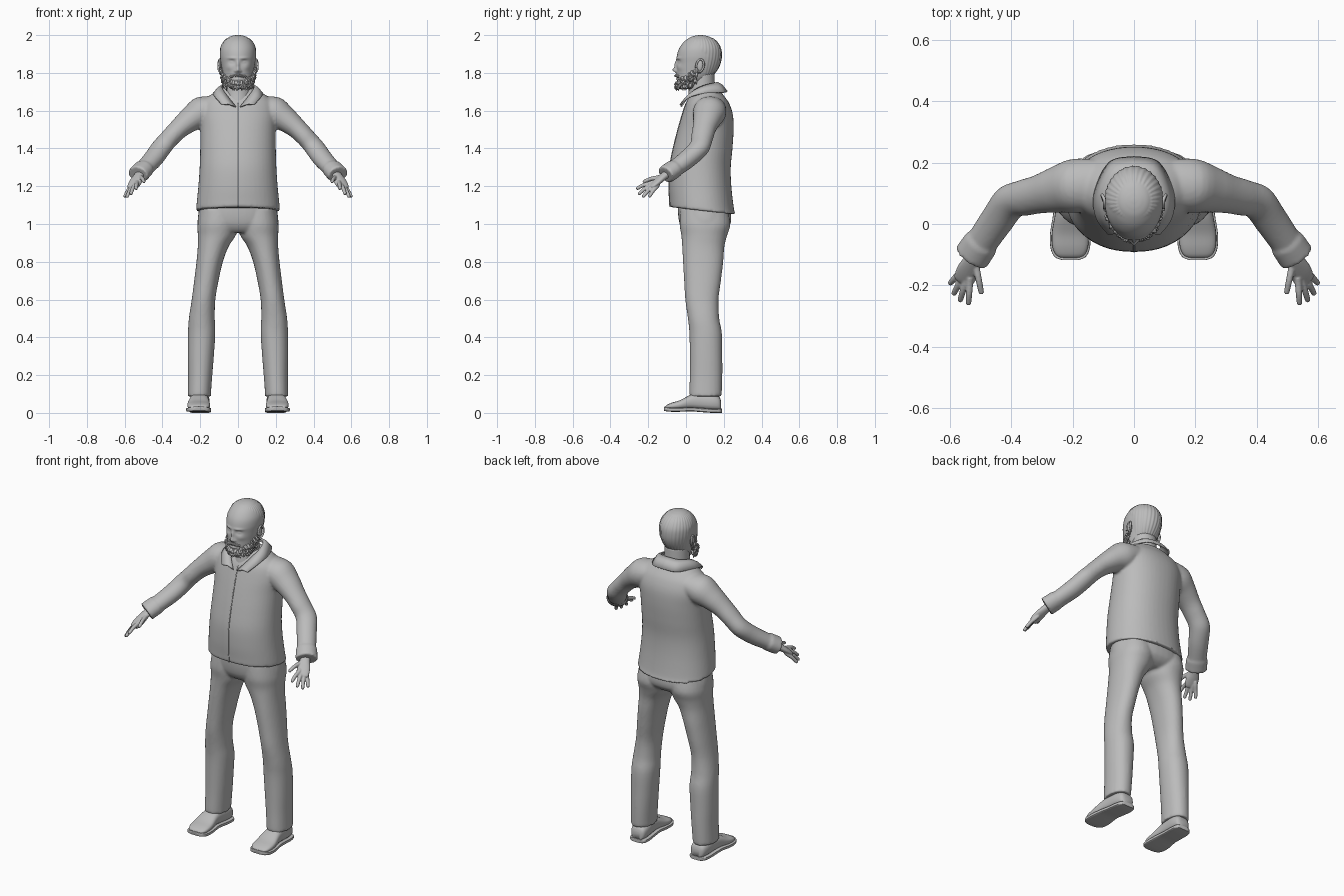
import bpy, bmesh, math, random
from mathutils import Vector

if "Cube" in bpy.data.objects:
    bpy.data.objects.remove(bpy.data.objects["Cube"])

random.seed(4)
grey = bpy.data.materials.new("plain grey")
grey.diffuse_color = (0.5, 0.5, 0.5, 1)
grey.use_nodes = True
grey.node_tree.nodes["Principled BSDF"].inputs["Base Color"].default_value = grey.diffuse_color
UP = Vector((0, 0, 1))


def spline(rows, k):
    """Catmull-Rom through rows of numbers, k steps per span."""
    out, n = [], len(rows)
    for i in range(n - 1):
        p = [rows[max(0, min(n - 1, j))] for j in (i - 1, i, i + 1, i + 2)]
        for s in range(k):
            t = s / k
            out.append([0.5 * (2 * b + (c - a) * t + (2 * a - 5 * b + 4 * c - d) * t * t
                               + (3 * b - a - 3 * c + d) * t ** 3) for a, b, c, d in zip(*p)])
    return out + [list(rows[-1])]


def loft(bm, rows, segs=32, k=5, e=1.0):
    """Skin a row of (super)elliptical rings: centre, two half axes."""
    rings = []
    for r in spline(rows, k):
        c, u, v = Vector(r[:3]), Vector(r[3:6]), Vector(r[6:9])
        ring = []
        for j in range(segs):
            a = math.tau * j / segs
            x, y = math.cos(a), math.sin(a)
            ring.append(bm.verts.new(c + u * math.copysign(abs(x) ** e, x)
                                     + v * math.copysign(abs(y) ** e, y)))
        rings.append(ring)
    for a, b in zip(rings, rings[1:]):
        for j in range(segs):
            bm.faces.new((a[j], a[j - 1], b[j - 1], b[j]))
    bm.faces.new(rings[0])
    bm.faces.new(rings[-1][::-1])


def level(z, x0, x1, y0, y1, tilt=0):
    """Ring lying level, given by its extents."""
    return [(x0 + x1) / 2, (y0 + y1) / 2, z, (x1 - x0) / 2, 0, 0, 0, (y1 - y0) / 2, tilt]


def tube(bm, pts, s=1, segs=20, k=4, side=None):
    """Loft along a path of (x, y, z, half width, half height)."""
    ps = [Vector((p[0] * s, p[1], p[2])) for p in pts]
    rows = []
    for i, p in enumerate(pts):
        t = (ps[min(i + 1, len(ps) - 1)] - ps[max(i - 1, 0)]).normalized()
        w = Vector(side) if side else t.cross(UP).normalized()
        rows.append([*ps[i], *(w * p[3]), *(w.cross(t) * p[4])])
    loft(bm, rows, segs, k)


def finish(name, bm, voxel=0, smooth=3):
    bmesh.ops.recalc_face_normals(bm, faces=bm.faces)
    me = bpy.data.meshes.new(name)
    bm.to_mesh(me)
    bm.free()
    me.materials.append(grey)
    me.polygons.foreach_set("use_smooth", [True] * len(me.polygons))
    ob = bpy.data.objects.new(name, me)
    bpy.context.collection.objects.link(ob)
    if voxel:
        m = ob.modifiers.new("blend", 'REMESH')
        m.mode, m.voxel_size, m.use_smooth_shade = 'VOXEL', voxel, True
        m = ob.modifiers.new("soften", 'SMOOTH')
        m.factor, m.iterations = 0.5, smooth
    return ob


# Shirt: torso, sleeves and cuffs blended into one skin
torso = [level(z, -w, w, y0, y1, t) for z, w, y0, y1, t in (
    (1.07, .222, -.086, .264, -.02), (1.1, .22, -.087, .254, -.02), (1.2, .21, -.091, .24, 0),
    (1.3, .203, -.087, .237, 0), (1.4, .2, -.068, .246, 0), (1.5, .2, -.043, .252, 0),
    (1.58, .205, -.02, .248, 0), (1.64, .19, .0, .228, 0), (1.68, .15, .022, .2, 0),
    (1.705, .11, .035, .18, 0), (1.72, .08, .04, .16, 0))]
bm = bmesh.new()
loft(bm, torso, 48, 5, 0.92)
arm = ((.10, .13, 1.62, .08, .06), (.19, .125, 1.593, .088, .082), (.25, .112, 1.555, .076, .067),
       (.31, .097, 1.507, .063, .054), (.36, .085, 1.457, .059, .05), (.405, .07, 1.405, .058, .05),
       (.445, .015, 1.35, .055, .049), (.49, -.05, 1.3, .052, .045), (.526, -.103, 1.264, .052, .043))
for s in (1, -1):
    tube(bm, arm, s, 32)
    tube(bm, ((.497, -.06, 1.294, .058, .049), (.53, -.108, 1.261, .06, .049)), s, 32, 2)
finish("shirt", bm, .008)

# Front seam of the shirt
bm = bmesh.new()
tube(bm, [(0, r[1] - r[7] + .0005, r[2] - r[8], .003, .003) for r in torso[:8]], 1, 8, 5, (1, 0, 0))
finish("shirt_seam", bm)

# Collar: two folded flaps meeting at the back
top = ((0, .165, 1.75), (.06, .15, 1.745), (.084, .09, 1.73), (.07, .03, 1.695), (.012, -.026, 1.62))
low = ((0, .218, 1.70), (.08, .2, 1.697), (.128, .1, 1.692), (.122, .02, 1.672), (.085, -.032, 1.632))
bm = bmesh.new()
for s in (1, -1):
    a, b = spline(top, 6), spline(low, 6)
    strips = []
    for p, q in zip(a, b):
        p, q = Vector(p), Vector(q)
        mid = (p + q) / 2 + Vector((0, 0, .008))
        strips.append([bm.verts.new((c.x * s, c.y, c.z)) for c in (p, mid, q)])
    for f, g in zip(strips, strips[1:]):
        for j in (0, 1):
            bm.faces.new((f[j], f[j + 1], g[j + 1], g[j])[::s])
bmesh.ops.remove_doubles(bm, verts=bm.verts, dist=1e-4)
collar = finish("collar", bm)
m = collar.modifiers.new("cloth", 'SOLIDIFY')
m.thickness, m.offset = .008, 0

# Trousers: hips and two legs blended
bm = bmesh.new()
loft(bm, [level(z, -w, w, y0, y1) for z, w, y0, y1 in (
    (1.14, .19, -.04, .21), (1.07, .207, -.043, .235), (1.01, .214, -.036, .238),
    (.975, .2, -.02, .215), (.955, .15, .0, .18))], 40, 4, 0.9)
legs = ((1.08, .0, .2, -.03, .22), (1.0, .0, .214, -.034, .235), (.94, .012, .213, -.025, .218),
        (.88, .05, .213, -.02, .203), (.8, .08, .22, -.016, .197), (.7, .103, .232, -.01, .185),
        (.6, .12, .245, -.004, .172), (.5, .123, .26, .01, .176), (.42, .12, .265, .018, .19),
        (.3, .128, .266, .02, .192), (.2, .136, .265, .02, .192), (.12, .142, .266, .018, .19),
        (.088, .143, .267, .018, .188))
for s in (1, -1):
    loft(bm, [level(z, x0 * s, x1 * s, y0, y1) for z, x0, x1, y0, y1 in legs], 32, 4, 0.93)
finish("trousers", bm, .008)

# Shoes: upper and sole, lofted heel to toe (y, half width, top, underside)
last = ((.186, .025, .06, 0), (.175, .042, .085, 0), (.14, .05, .1, 0), (.08, .05, .105, .004),
        (.03, .052, .098, .008), (-.03, .06, .068, .006), (-.075, .058, .054, .006),
        (-.102, .045, .042, .009), (-.112, .022, .03, .012))
for s, tag in ((1, "left"), (-1, "right")):
    bm = bmesh.new()
    loft(bm, [[(.208 - max(y, 0) * .06) * s, y, (h + b + .012) / 2, w, 0, 0, 0, 0, (h - b - .012) / 2]
              for y, w, h, b in last], 24, 4, 0.75)
    finish(tag + "_shoe", bm)
    bm = bmesh.new()
    loft(bm, [[(.208 - max(y, 0) * .06) * s, y * 1.03 - .002, b + .011, w + .006, 0, 0, 0, 0, .011]
              for y, w, h, b in last], 24, 4, 0.35)
    sole = finish(tag + "_sole", bm)
    bpy.context.view_layer.objects.active = sole
    sole.select_set(True)
    bpy.ops.object.shade_smooth_by_angle(angle=math.radians(40))
    sole.select_set(False)

# Hands: palm, four fingers, thumb
fingers = (((.536, -.194, 1.215), (.54, -.263, 1.185)), ((.547, -.182, 1.208), (.568, -.252, 1.157)),
           ((.557, -.168, 1.202), (.589, -.23, 1.142)), ((.566, -.156, 1.196), (.601, -.195, 1.143)),
           ((.515, -.14, 1.248), (.497, -.228, 1.222)))
for s, tag in ((1, "left"), (-1, "right")):
    bm = bmesh.new()
    tube(bm, ((.50, -.075, 1.283, .03, .022), (.525, -.115, 1.255, .028, .02),
              (.541, -.15, 1.226, .036, .018), (.553, -.178, 1.203, .035, .014),
              (.558, -.19, 1.194, .028, .009)), s)
    for a, b in fingers:
        a, b = Vector(a), Vector(b)
        bend = (a + b) / 2 + Vector((0, 0, .005))
        tube(bm, [(*(a + (a - b) * .3), .01, .01), (*a, .0115, .011), (*bend, .0105, .0105),
                  (*(bend * .15 + b * .85), .009, .009), (*b, .005, .005)], s, 12)
    finish(tag + "_hand", bm, .0035, 2)

# Head: skull rings, then face features pushed in and out
skull = [level(z, -w, w, y0, y1) for z, w, y0, y1 in (
    (1.715, .035, -.03, .04), (1.735, .058, -.043, .075), (1.77, .075, -.048, .125),
    (1.81, .083, -.05, .16), (1.85, .09, -.05, .18), (1.89, .095, -.048, .187),
    (1.93, .092, -.036, .183), (1.965, .075, -.01, .163), (1.988, .05, .022, .132),
    (1.997, .028, .048, .105), (2.0, .008, .07, .084))]
bumps = ((0, 1.815, .011, .012, .019), (0, 1.842, .008, .022, .011), (.013, 1.809, .007, .006, .008),
         (.033, 1.858, .016, .011, -.011), (.034, 1.857, .011, .006, .007),
         (.032, 1.878, .024, .006, .006), (.047, 1.828, .018, .014, .004),
         (0, 1.782, .02, .005, .006), (0, 1.767, .017, .005, .006), (0, 1.7745, .024, .003, -.004))
bm = bmesh.new()
loft(bm, skull, 128, 8)
for v in bm.verts:
    x, y, z = v.co
    if y < .05:
        v.co.y -= sum(h * math.exp(-((abs(x) - bx) / sx) ** 2 - ((z - bz) / sz) ** 2)
                      for bx, bz, sx, sz, h in bumps)
    # Hair: a low raised cap with combed grooves
    hair = min(1, max(0, (y - .095 + max(0, z - 1.9) * .9) / .02)) * (z > 1.75) * (z < 1.985)
    out = Vector((x, y - .07, 0)).normalized()
    v.co += out * hair * (.002 + .0015 * math.sin(math.atan2(x, y - .07) * 34 + z * 25))
finish("head", bm)

# Neck
bm = bmesh.new()
loft(bm, [level(z, -w, w, y0, y1) for z, w, y0, y1 in (
    (1.6, .07, .0, .15), (1.65, .072, .006, .16), (1.7, .07, .014, .155), (1.8, .068, .02, .15))])
finish("neck", bm)

# Ears: rim and inner shell
for s, tag in ((1, "left"), (-1, "right")):
    bm = bmesh.new()
    rim = []
    for i in range(11):
        a = math.radians(200 - i * 29)
        rim.append((.096 + .008 * max(0, math.cos(a)), .074 + .02 * math.cos(a) + .004 * math.sin(a),
                    1.838 + .033 * math.sin(a), .0055, .0055))
    tube(bm, rim, s, 8, 3, (1, 0, 0))
    loft(bm, [level(1.838 + .03 * math.sin(a), .093 * s - .009 * math.cos(a), .093 * s + .009 * math.cos(a),
                    .074 - .017 * math.cos(a), .074 + .017 * math.cos(a))
              for a in (-1.5, -1, -.5, 0, .5, 1, 1.5)], 16, 2)
    finish(tag + "_ear", bm)

# Beard: curled tapering locks over jaw, cheeks and upper lip
shape = spline(skull, 8)
bm = bmesh.new()


def lock(phi, z, length, r):
    c = min(shape, key=lambda q: abs(q[2] - z))
    out = Vector((math.sin(phi), -math.cos(phi), 0))
    p = Vector((c[3] * out.x, c[1] + c[7] * out.y, z))
    sway = Vector((random.uniform(-.006, .006), random.uniform(-.005, .005), 0))
    path = (p - out * .004, p + out * .006 - UP * length * .35,
            p + out * .008 - UP * length * .7 + sway, p + out * .003 - UP * length + sway)
    loft(bm, [[*q, w * r, 0, 0, 0, w * r, 0] for q, w in zip(path, (.8, 1, .8, .2))], 7, 3)


for i in range(230):
    phi = random.uniform(-1.75, 1.75)
    high = 1.757 + .07 * min(1, (abs(phi) / 1.5) ** 1.6)
    z = random.uniform(1.735, high)
    lock(phi, z, min(random.uniform(.02, .034), z - 1.705), random.uniform(.0045, .007))
for i in range(14):
    lock((i - 6.5) * .075, 1.796 - abs(i - 6.5) * .0012, .016, .004)
finish("beard", bm)
